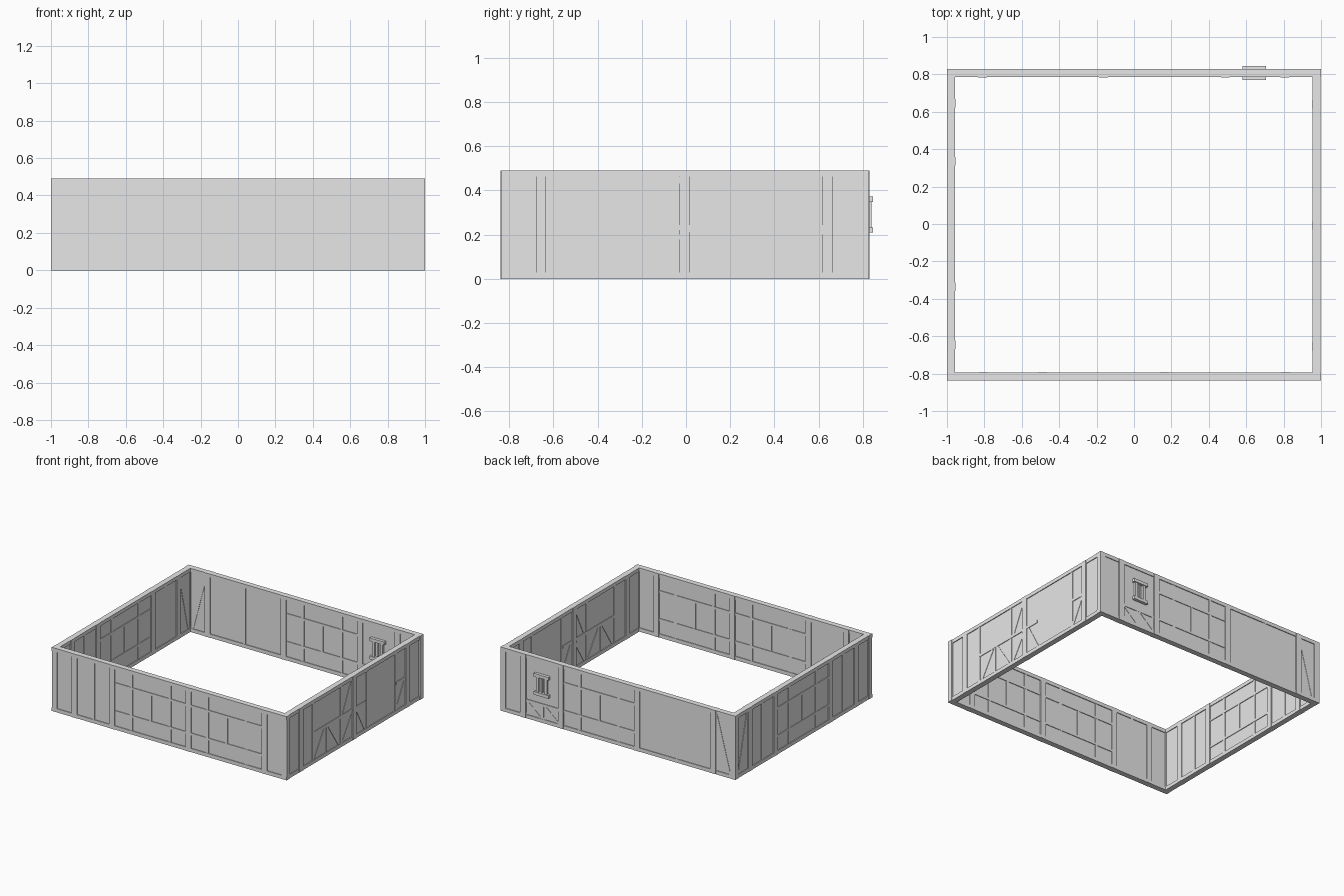
import bpy, bmesh, math
from mathutils import Matrix, Vector

if "Cube" in bpy.data.objects:
    bpy.data.objects.remove(bpy.data.objects["Cube"])

grey = bpy.data.materials.new("plain grey")
grey.use_nodes = True
grey.diffuse_color = (0.8, 0.8, 0.8, 1)
grey.node_tree.nodes["Principled BSDF"].inputs["Base Color"].default_value = (0.8, 0.8, 0.8, 1)

H = 0.49                                     # wall height
RAIL = 0.028
PANEL, THIN, FRAME, POST = 0.03, 0.038, 0.042, 0.046   # depths through the wall
LOW, HIGH = 0.137, 0.352                     # window band rails
MID = 0.232                                  # brace rail


class Wall:
    """Timber wall drawn in its own (along, height) plane; every beam shows on both sides."""

    def __init__(self, name, axis, offset, start, end):
        self.name, self.axis, self.offset = name, axis, offset
        self.start, self.end = start, end
        self.bm = bmesh.new()
        self.block(start, end, 0, H, PANEL)

    def box(self, centre, size, angle=0):
        u, z = centre
        m = (Matrix.Translation((u, 0, z)) @ Matrix.Rotation(-angle, 4, 'Y')
             @ Matrix.Diagonal((size[0], size[2], size[1], 1)))
        bmesh.ops.create_cube(self.bm, size=1, matrix=m)

    def block(self, u0, u1, z0, z1, depth):
        self.box(((u0 + u1) / 2, (z0 + z1) / 2), (u1 - u0, z1 - z0, depth))

    def frame(self):
        for z in (0, H - RAIL):
            self.block(self.start, self.end, z, z + RAIL, FRAME)
        w = 0.045
        self.block(self.start, self.start + w, RAIL, H - RAIL, FRAME - 0.002)
        self.block(self.end - w, self.end, RAIL, H - RAIL, FRAME - 0.002)

    def posts(self, *places):
        for u in places:
            self.block(u - 0.023, u + 0.023, 0, H, POST)

    def studs(self, *places, z0=RAIL, z1=H - RAIL, w=0.025):
        for u in places:
            self.block(u - w / 2, u + w / 2, z0, z1, THIN)

    def rail(self, u0, u1, z, w=0.018):
        self.block(u0, u1, z - w / 2, z + w / 2, THIN + 0.002)

    def brace(self, u0, z0, u1, z1, w=0.024):
        d = Vector((u1 - u0, z1 - z0))
        self.box(((u0 + u1) / 2, (z0 + z1) / 2), (d.length, w, THIN - 0.002),
                 math.atan2(d.y, d.x))

    def window_bay(self, u0, u1):
        mid = (u0 + u1) / 2
        for z in (LOW, HIGH):
            self.rail(u0, u1, z)
        self.studs(mid - 0.165, mid + 0.165)
        self.studs(mid, z0=LOW, z1=HIGH, w=0.02)

    def finish(self):
        me = bpy.data.meshes.new(self.name)
        self.bm.to_mesh(me)
        self.bm.free()
        me.materials.append(grey)
        ob = bpy.data.objects.new(self.name, me)
        if self.axis == 'X':
            ob.location.y = self.offset
        else:
            ob.location.x = self.offset
            ob.rotation_euler.z = math.pi / 2
        bpy.context.collection.objects.link(ob)


# Front wall with two window bays
front = Wall("front_wall", 'X', -0.815, -1, 1)
front.frame()
front.posts(-0.807, -0.487, 0.163, 0.81)
front.studs(-0.65)
front.window_bay(-0.487, 0.163)
front.window_bay(0.163, 0.81)
front.finish()

# Back wall with one window bay, a small framed window and crossed braces
back = Wall("back_wall", 'X', 0.807, -1, 1)
back.frame()
back.posts(-0.81, -0.163, 0.487, 0.807)
back.studs(-0.5)
back.window_bay(-0.163, 0.487)
back.brace(-0.83, H - RAIL, -0.945, RAIL)
back.rail(0.487, 0.807, LOW)
back.studs(0.647, z1=LOW)
for a, b in ((0.51, 0.635), (0.66, 0.785)):
    back.brace(a, RAIL, b, LOW, 0.018)
    back.brace(a, LOW, b, RAIL, 0.018)
for z in (0.22, 0.36):
    back.block(0.58, 0.705, z - 0.012, z + 0.012, 0.075)
for u in (0.607, 0.678):
    back.block(u - 0.01, u + 0.01, 0.22, 0.36, 0.062)
back.block(0.638, 0.647, 0.22, 0.36, 0.05)
back.finish()

# Wall on the +x side, braced with diagonals
braced = Wall("braced_side_wall", 'Y', 0.975, -0.836, 0.828)
braced.frame()
braced.posts(-0.655, -0.007, 0.64)
braced.studs(-0.503, -0.16, 0.503)
braced.studs(0.148, w=0.01)
braced.studs(-0.333, z1=MID, w=0.018)
for a, b in ((-0.503, -0.007), (-0.007, 0.13), (0.503, 0.64)):
    braced.rail(a, b, MID, 0.022)
for a, z0, b, z1 in ((-0.48, RAIL, -0.35, MID), (-0.32, MID, -0.185, RAIL),
                     (-0.14, MID, -0.03, 0.46), (-0.14, RAIL, -0.03, 0.2),
                     (0.02, MID, 0.13, RAIL), (0.51, RAIL, 0.62, MID)):
    braced.brace(a, z0, b, z1)
braced.finish()

# Wall on the -x side with a central window bay
plain = Wall("window_side_wall", 'Y', -0.977, -0.836, 0.828)
plain.frame()
plain.posts(-0.645, -0.335, 0.335, 0.645)
plain.studs(-0.49, 0.49)
plain.window_bay(-0.335, 0.335)
plain.brace(0.67, H - RAIL, 0.775, RAIL)
plain.finish()
